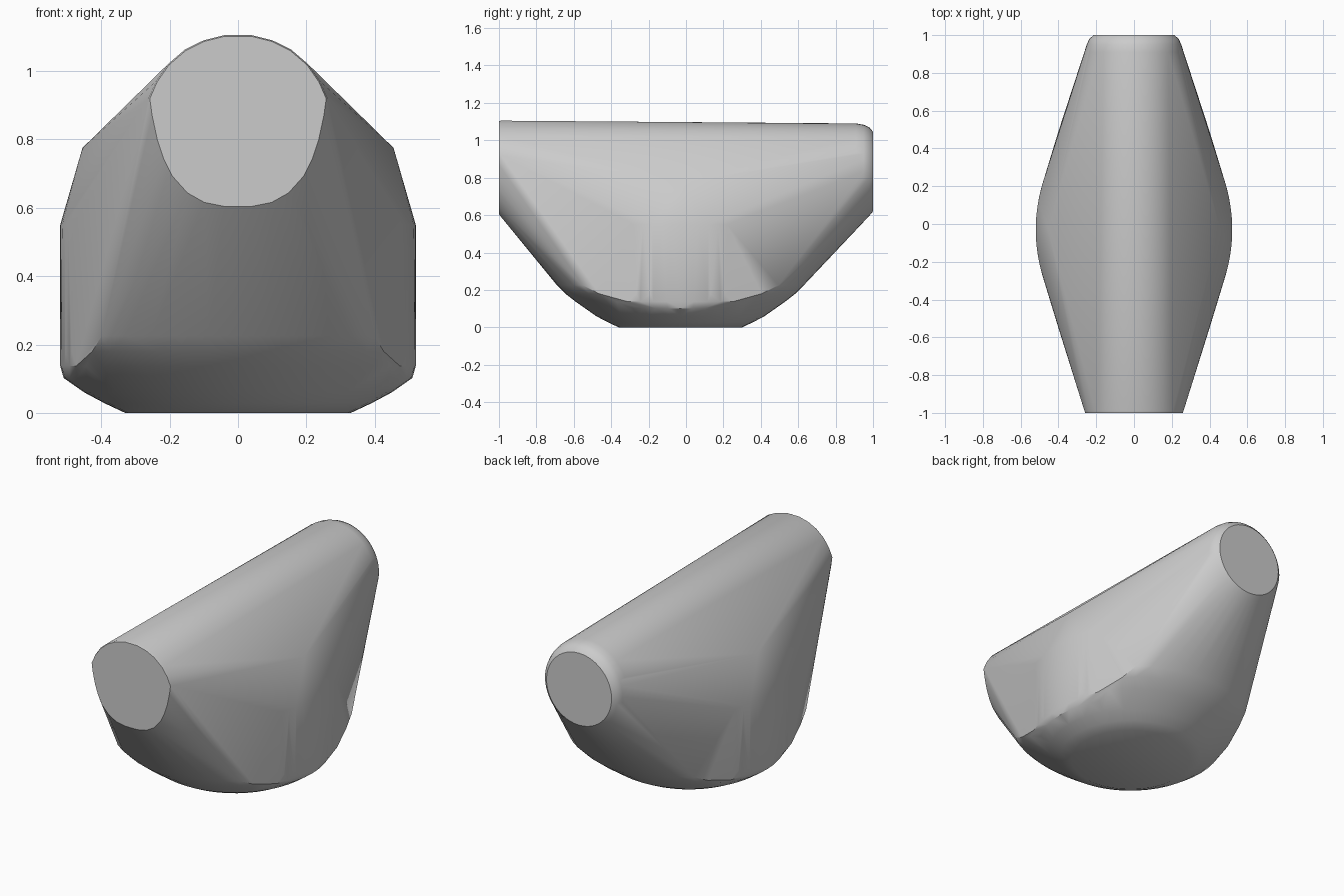
import bpy
import bmesh
import math

cube = bpy.data.objects.get("Cube")
if cube:
    bpy.data.objects.remove(cube, do_unlink=True)

MID_Y = -0.03   # centre of the bowl along the length


def wall(y):
    """Half width of the side walls: bulged in the middle, tapering to the ends."""
    d = abs(y - MID_Y)
    return 0.52 - 0.6 * d * d if d < 0.25 else 0.4825 - 0.305 * (d - 0.25)


def mirrored(points):
    return [(s * x, y, z) for x, y, z in points for s in (-1, 1)]


points = []

# Round bowl underneath, trimmed by the side walls
bowl = [(0.33, 0), (0.39, 0.028), (0.45, 0.06), (0.51, 0.102),
        (0.56, 0.137), (0.615, 0.18), (0.66, 0.225)]
steps = 48
for radius, z in bowl:
    for i in range(steps):
        a = 2 * math.pi * i / steps
        y = MID_Y + radius * math.sin(a)
        x = radius * math.cos(a)
        points.append((max(-wall(y), min(wall(y), x)), y, z))

# Upper rim of the side walls and the shoulder peaks
points += mirrored([(wall(y), y, 0.55) for y in
                    (MID_Y + 0.05 * i for i in range(-5, 6))])
points += mirrored([(0.455, -0.025, 0.775)])

# Egg-shaped front cap with a tiny rounded edge
egg = [(0.04, 1.105), (0.1, 1.09), (0.155, 1.063), (0.205, 1.02), (0.24, 0.97),
       (0.262, 0.92), (0.255, 0.87), (0.24, 0.8), (0.22, 0.74), (0.195, 0.69),
       (0.15, 0.64), (0.1, 0.612), (0.04, 0.6)]
for y, scale in ((-0.99, 1.0), (-1.0, 0.985)):
    points += mirrored([(x * scale, y, 0.86 + (z - 0.86) * scale) for x, z in egg])

# Round back cap with a bevelled edge
for y, radius in ((0.91, 0.257), (0.95, 0.25), (0.98, 0.237), (1.0, 0.213)):
    for i in range(steps):
        a = 2 * math.pi * i / steps
        points.append((radius * math.cos(a), y, 0.833 + radius * math.sin(a)))

# Wrap everything in one taut skin
bm = bmesh.new()
for p in points:
    bm.verts.new(p)
bmesh.ops.remove_doubles(bm, verts=bm.verts, dist=0.002)
bmesh.ops.convex_hull(bm, input=bm.verts)
bmesh.ops.delete(bm, geom=[v for v in bm.verts if not v.link_faces], context='VERTS')
bmesh.ops.dissolve_limit(bm, angle_limit=math.radians(0.5),
                         verts=bm.verts, edges=bm.edges)
bmesh.ops.recalc_face_normals(bm, faces=bm.faces)
mesh = bpy.data.meshes.new("hull_body")
bm.to_mesh(mesh)
bm.free()

body = bpy.data.objects.new("hull_body", mesh)
bpy.context.collection.objects.link(body)

# Plain grey surface
grey = bpy.data.materials.new("plain_grey")
grey.use_nodes = True
colour = (0.6, 0.6, 0.6, 1)
grey.diffuse_color = colour
for node in grey.node_tree.nodes:
    if node.type == 'BSDF_PRINCIPLED':
        node.inputs["Base Color"].default_value = colour
mesh.materials.append(grey)

bpy.ops.object.select_all(action='DESELECT')
body.select_set(True)
bpy.context.view_layer.objects.active = body
bpy.ops.object.shade_smooth_by_angle(angle=math.radians(30))
